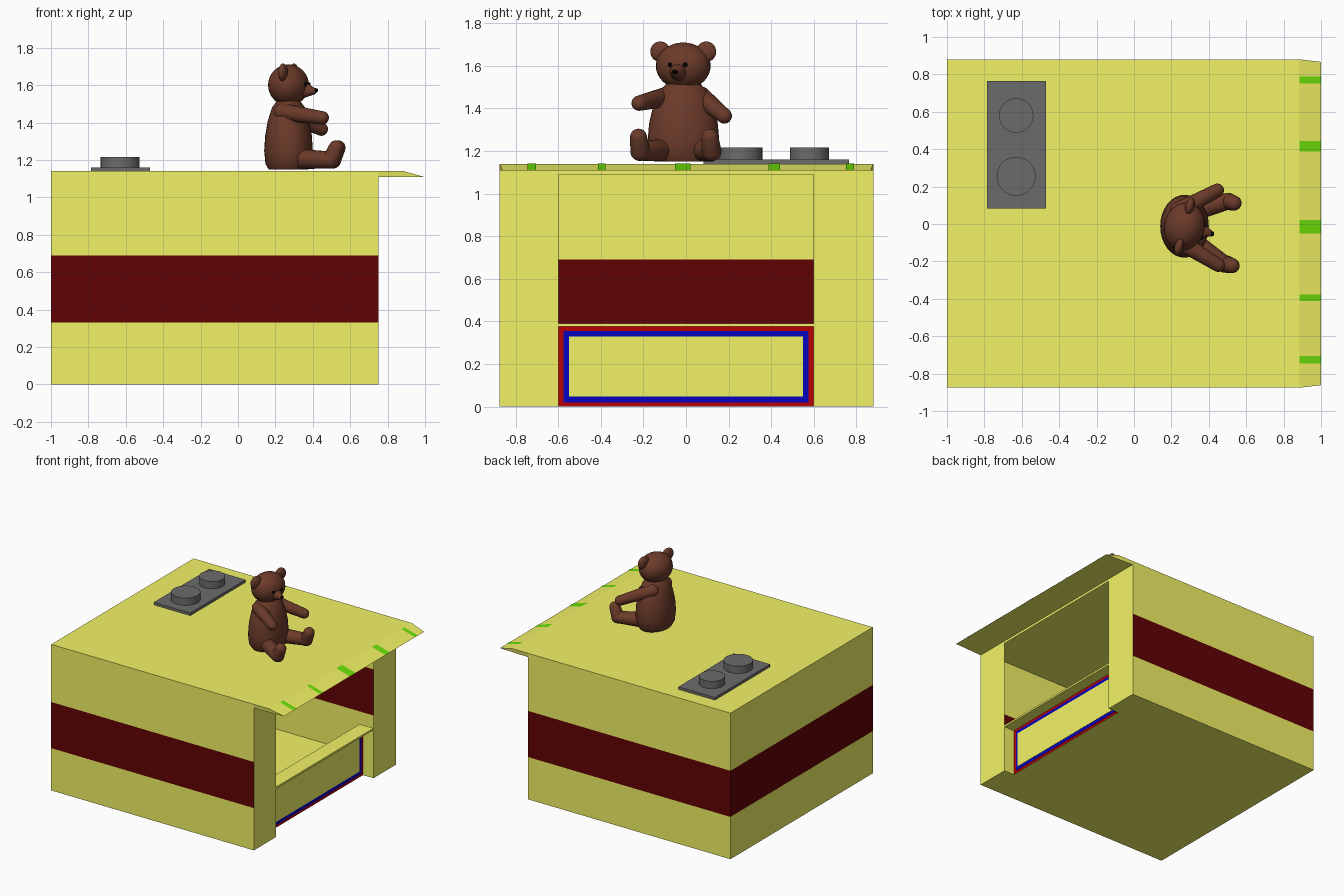
import bpy, bmesh, math
from mathutils import Vector, Matrix

if "Cube" in bpy.data.objects:
    bpy.data.objects.remove(bpy.data.objects["Cube"])


def mat(name, rgb):
    # display colour converted to linear
    m = bpy.data.materials.new(name)
    m.diffuse_color = [c ** 2.2 for c in rgb] + [1]
    m.use_nodes = True
    m.node_tree.nodes["Principled BSDF"].inputs["Base Color"].default_value = m.diffuse_color
    return m


YELLOW = mat("yellow", (0.95, 0.95, 0.40))
DARK_RED = mat("dark_red", (0.38, 0.04, 0.05))
RED = mat("red", (0.72, 0.04, 0.05))
BLUE = mat("blue", (0.05, 0.05, 0.75))
GREEN = mat("green", (0.42, 0.88, 0.06))
BROWN = mat("brown", (0.42, 0.24, 0.18))
BLACK = mat("black", (0.03, 0.03, 0.03))
GREY = mat("grey", (0.42, 0.42, 0.42))


def finish(name, bm, *mats, smooth=False):
    me = bpy.data.meshes.new(name)
    bm.to_mesh(me)
    bm.free()
    ob = bpy.data.objects.new(name, me)
    bpy.context.collection.objects.link(ob)
    for m in mats:
        me.materials.append(m)
    if smooth:
        bpy.ops.object.select_all(action='DESELECT')
        ob.select_set(True)
        bpy.context.view_layer.objects.active = ob
        bpy.ops.object.shade_smooth_by_angle(angle=math.radians(40))
    return ob


def quad(bm, pts, mi=0):
    f = bm.faces.new([bm.verts.new(p) for p in pts])
    f.material_index = mi


def box(name, lo, hi, m):
    bm = bmesh.new()
    lo, hi = Vector(lo), Vector(hi)
    bmesh.ops.create_cube(bm, size=1, matrix=Matrix.Translation((lo + hi) / 2)
                          @ Matrix.Diagonal((*(hi - lo), 1)))
    return finish(name, bm, m)


def ball(name, c, r, m=BROWN, yaw=0):
    bm = bmesh.new()
    bmesh.ops.create_uvsphere(bm, u_segments=28, v_segments=18, radius=1,
                              matrix=Matrix.Translation(c) @ Matrix.Rotation(yaw, 4, 'Z')
                              @ Matrix.Diagonal((*r, 1)))
    return finish(name, bm, m, smooth=True)


def limb(name, p, q, r0, r1):
    # tapered capsule from p to q
    p, q = Vector(p), Vector(q)
    bm = bmesh.new()
    bmesh.ops.create_uvsphere(bm, u_segments=24, v_segments=15, radius=1)
    for v in bm.verts:
        top = v.co.z > 0
        v.co = v.co * (r1 if top else r0) + Vector((0, 0, (q - p).length if top else 0))
    rot = (q - p).to_track_quat('Z', 'Y').to_matrix().to_4x4()
    bm.transform(Matrix.Translation(p) @ rot)
    return finish(name, bm, BROWN, smooth=True)


Y0, Y1, XF = -0.875, 0.88, 0.75
TOP = 1.14

# booth walls: thin shell with a dark red band round three sides
bm = bmesh.new()
path = [(XF, Y1), (-1, Y1), (-1, Y0), (XF, Y0)]
for a, b in zip(path, path[1:]):
    for z0, z1, mi in ((0, 0.33, 0), (0.33, 0.69, 1), (0.69, TOP, 0)):
        quad(bm, [(*a, z0), (*b, z0), (*b, z1), (*a, z1)], mi)
bmesh.ops.remove_doubles(bm, verts=bm.verts, dist=1e-4)
finish("booth_walls", bm, YELLOW, DARK_RED)

# front posts, lintel and the short returns beside the counter
bm = bmesh.new()
for a, b, z0, z1 in ((Y0, -0.6, 0, 1.11), (0.6, Y1, 0, 1.11), (-0.6, 0.6, 1.09, 1.11)):
    quad(bm, [(XF, a, z0), (XF, b, z0), (XF, b, z1), (XF, a, z1)])
for y in (-0.6, 0.6):
    quad(bm, [(0.66, y, 0), (XF, y, 0), (XF, y, 0.375), (0.66, y, 0.375)])
finish("front_posts", bm, YELLOW)

# floor, leaving the recess under the counter open
bm = bmesh.new()
quad(bm, [(-1, Y0, 0), (-1, Y1, 0), (0.66, Y1, 0), (0.66, Y0, 0)])
for a, b in ((Y0, -0.6), (0.6, Y1)):
    quad(bm, [(0.66, a, 0), (0.66, b, 0), (XF, b, 0), (XF, a, 0)])
finish("floor", bm, YELLOW)

# roof sheet with sloping front awning and flat soffit
bm = bmesh.new()
prof = [(-1, TOP, 1), (0.885, TOP, 1), (1, 1.108, 0.985), (XF, 1.11, 1)]
rows = [[bm.verts.new((x, y * s, z)) for y in (Y0, Y1)] for x, z, s in prof]
for a, b in zip(rows, rows[1:]):
    bm.faces.new((a[0], b[0], b[1], a[1]))
for i in (0, 1):
    e = bm.verts.new((XF, (Y0, Y1)[i], TOP))
    f = [e, rows[3][i], rows[2][i], rows[1][i]]
    bm.faces.new(f if i == 0 else f[::-1])
finish("roof", bm, YELLOW)

# green stripes on the awning slope
bm = bmesh.new()
for y, w in ((-0.725, 0.04), (-0.395, 0.035), (-0.015, 0.072), (0.415, 0.055), (0.77, 0.036)):
    quad(bm, [(0.885, y - w / 2, 1.142), (1, y - w / 2, 1.11),
              (1, y + w / 2, 1.11), (0.885, y + w / 2, 1.142)])
finish("awning_stripes", bm, GREEN)

# counter slab and framed front panel
box("counter_top", (0.63, -0.6, 0.375), (0.75, 0.6, 0.39), YELLOW)
box("panel_border", (0.65, -0.6, 0), (0.66, 0.6, 0.375), RED)
box("panel_inner_border", (0.65, -0.575, 0.02), (0.662, 0.575, 0.355), BLUE)
box("panel_face", (0.65, -0.55, 0.047), (0.664, 0.55, 0.33), YELLOW)

# rooftop vents on a base plate
box("vent_plate", (-0.785, 0.083, TOP), (-0.47, 0.765, 1.16), GREY)
for i, (y, r) in enumerate(((0.255, 0.104), (0.58, 0.092))):
    bm = bmesh.new()
    bmesh.ops.create_cone(bm, cap_ends=True, segments=32, radius1=r, radius2=r, depth=0.06,
                          matrix=Matrix.Translation((-0.63, y, 1.187)))
    finish(f"vent_{i + 1}", bm, GREY, smooth=True)

# toy bear torso: lathed profile, squashed to an oval
bm = bmesh.new()
N = 32
prof = [(0.82, 1.15), (0.95, 1.18), (1, 1.25), (0.96, 1.33), (0.85, 1.41),
        (0.68, 1.48), (0.45, 1.52), (0.15, 1.535)]
rings = [[bm.verts.new((0.27 + 0.13 * r * math.cos(t), -0.012 + 0.168 * r * math.sin(t), z))
          for t in (2 * math.pi * k / N for k in range(N))] for r, z in prof]
for a, b in zip(rings, rings[1:]):
    for k in range(N):
        j = (k + 1) % N
        bm.faces.new((a[k], a[j], b[j], b[k]))
bm.faces.new(rings[0][::-1])
bm.faces.new(rings[-1])
finish("bear_torso", bm, BROWN, smooth=True)

# bear head, turned slightly aside
YAW = math.radians(-15)
HEAD = Vector((0.27, -0.013, 1.6))


def on_head(x, y, z):
    return HEAD + Matrix.Rotation(YAW, 3, 'Z') @ Vector((x, y, z))


ball("bear_head", HEAD, (0.108, 0.13, 0.11), yaw=YAW)
limb("bear_muzzle", on_head(0.07, 0, -0.025), on_head(0.135, 0, -0.032), 0.055, 0.02)
ball("bear_nose", on_head(0.152, 0, -0.028), (0.012, 0.014, 0.012), BLACK)
for side, s in (("right", -1), ("left", 1)):
    ball(f"bear_{side}_ear", on_head(0, s * 0.112, 0.067), (0.024, 0.048, 0.048), yaw=YAW)
    ball(f"bear_{side}_eye", on_head(0.1, s * 0.036, 0.005), (0.012, 0.011, 0.011), BLACK)

# bear arms
limb("bear_right_arm", (0.24, -0.09, 1.455), (0.45, -0.22, 1.425), 0.048, 0.036)
limb("bear_left_arm", (0.24, 0.07, 1.455), (0.445, 0.18, 1.365), 0.048, 0.036)

# bear legs with upturned feet
for side, hip, ankle in (("right", (0.32, -0.1, 1.205), (0.485, -0.215, 1.2)),
                         ("left", (0.32, 0.07, 1.205), (0.495, 0.12, 1.2))):
    limb(f"bear_{side}_leg", hip, ankle, 0.055, 0.045)
    a = Vector(ankle)
    limb(f"bear_{side}_foot", a + Vector((0.01, 0, 0.0)), a + Vector((0.04, -0.008, 0.065)),
         0.047, 0.04)
